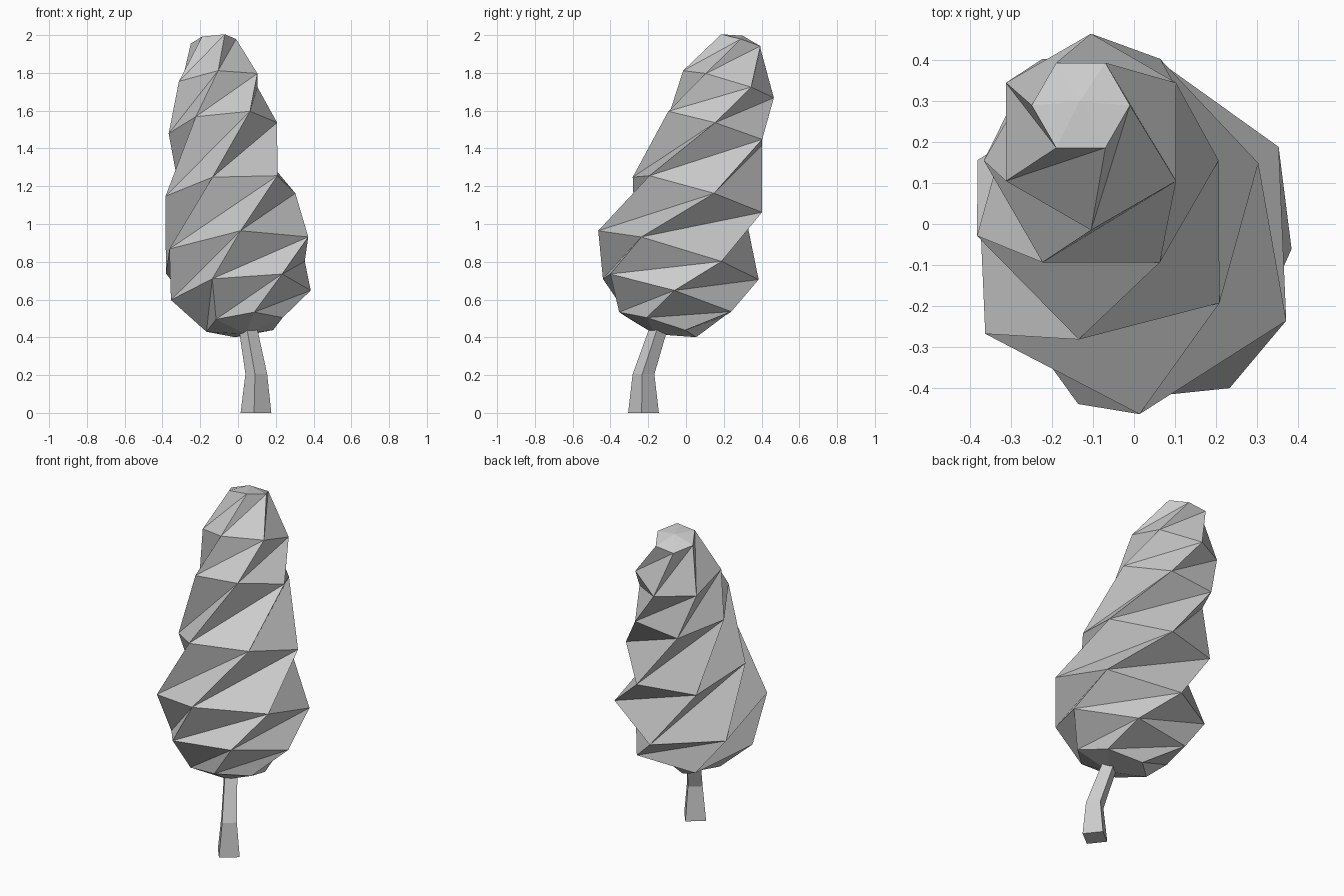
import bpy, bmesh
from math import sin, cos, radians

if "Cube" in bpy.data.objects:
    bpy.data.objects.remove(bpy.data.objects["Cube"])


def loft(name, rings, sides, tilt=(0, 0), caps=(0, 0)):
    """Join rings (x, y, z, radius, angle of first corner) with triangles.
    tilt = rise of each ring along x and y; caps = bottom / top bulge height."""
    bm = bmesh.new()
    loops = []
    for x, y, z, r, a in rings:
        loop = []
        for i in range(sides):
            t = radians(a + i * 360 / sides)
            dx, dy = r * cos(t), r * sin(t)
            loop.append(bm.verts.new((x + dx, y + dy, z + tilt[0] * dx + tilt[1] * dy)))
        loops.append(loop)
    # Long diagonals make the spiralling folds
    for low, high in zip(loops, loops[1:]):
        for i in range(sides):
            j = (i + 1) % sides
            bm.faces.new((low[i], high[j], high[i]))
            bm.faces.new((low[i], low[j], high[j]))
    # Slightly domed end caps
    for ring, loop, h in ((rings[0], loops[0], -caps[0]), (rings[-1], loops[-1], caps[1])):
        tip = bm.verts.new((ring[0] - tilt[0] * h, ring[1] - tilt[1] * h, ring[2] + h))
        for i in range(sides):
            bm.faces.new((loop[i], loop[(i + 1) % sides], tip))
    bmesh.ops.recalc_face_normals(bm, faces=bm.faces)
    mesh = bpy.data.meshes.new(name)
    bm.to_mesh(mesh)
    bm.free()
    ob = bpy.data.objects.new(name, mesh)
    bpy.context.collection.objects.link(ob)
    return ob


# Twisted, leaning foliage
loft("foliage", [
    (0.035, -0.15, 0.467, 0.21, -76),
    (0.015, -0.10, 0.623, 0.372, -54),
    (-0.005, -0.04, 0.835, 0.425, -27.5),
    (-0.04, 0.06, 1.155, 0.355, 14.5),
    (-0.08, 0.155, 1.508, 0.287, 60),
    (-0.105, 0.225, 1.74, 0.24, 90),
    (-0.13, 0.29, 1.967, 0.12, 120),
], 6, tilt=(0.1, -0.3), caps=(0.05, 0.03))

# Bent square trunk, its top hidden in the foliage
loft("trunk", [
    (0.095, -0.225, 0.0, 0.082, -7),
    (0.097, -0.225, 0.205, 0.058, -7),
    (0.047, -0.135, 0.48, 0.048, -7),
], 4)
